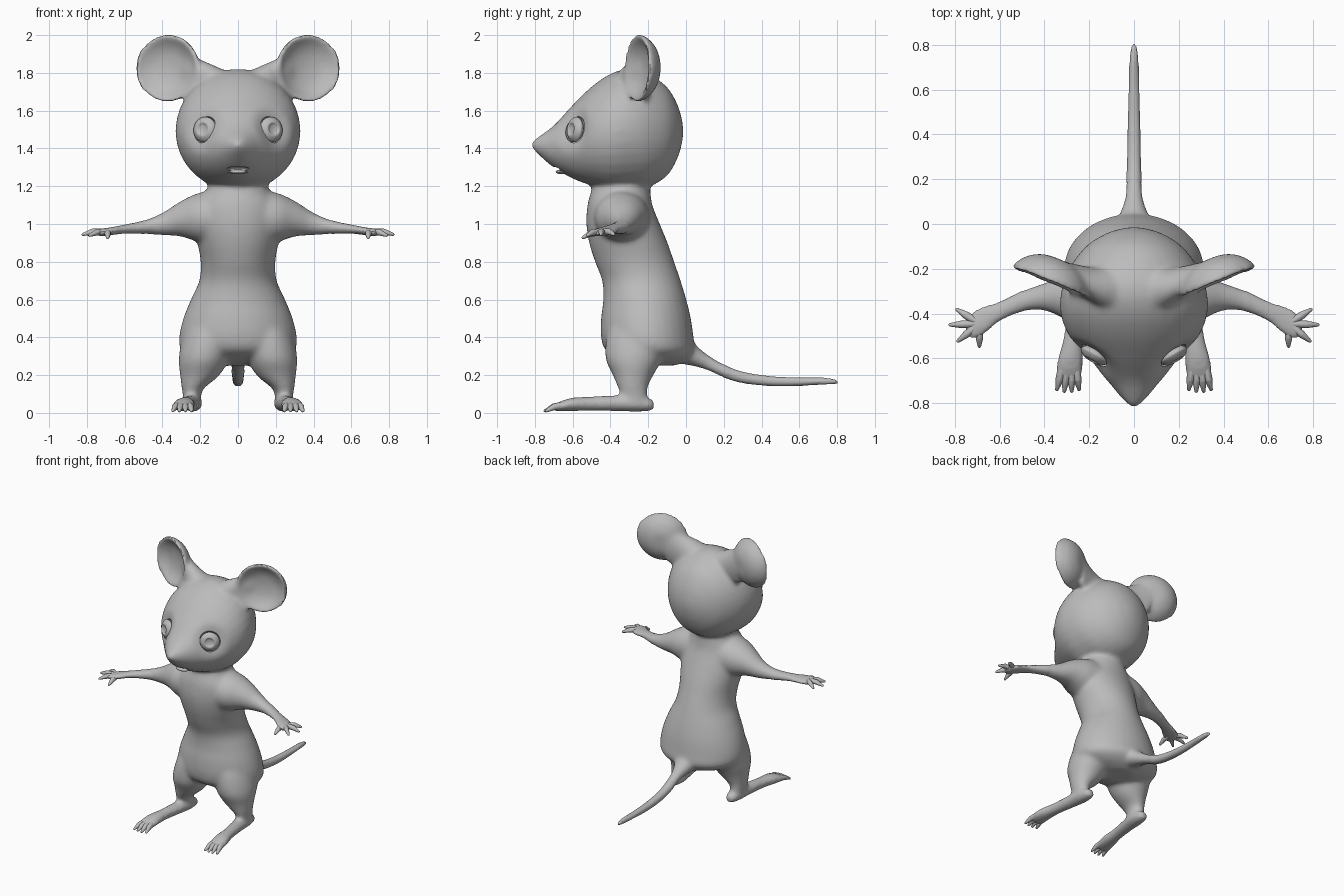
import bpy, bmesh, math
from mathutils import Vector, Matrix

if "Cube" in bpy.data.objects:
    bpy.data.objects.remove(bpy.data.objects["Cube"])

grey = bpy.data.materials.new("plain grey")
grey.use_nodes = True
grey.diffuse_color = (0.5, 0.5, 0.5, 1)
grey.node_tree.nodes["Principled BSDF"].inputs["Base Color"].default_value = (0.5, 0.5, 0.5, 1)

AXES = {"x": lambda t, u, v: (t, u, v),
        "y": lambda t, u, v: (u, t, v),
        "z": lambda t, u, v: (u, v, t)}


def spline(rows, steps=5):
    """Smoothly resample rows of numbers."""
    out = []
    for i in range(len(rows) - 1):
        a, b, c, d = (rows[max(i - 1, 0)], rows[i], rows[i + 1],
                      rows[min(i + 2, len(rows) - 1)])
        for k in range(steps):
            t = k / steps
            out.append([q + 0.5 * t * (r - p + t * (2 * p - 5 * q + 4 * r - s + t * (3 * (q - r) + s - p)))
                        for p, q, r, s in zip(a, b, c, d)])
    return out + [list(rows[-1])]


def skin(bm, rings):
    """Bridge rings of points into a closed tube."""
    loops = [[bm.verts.new(p) for p in ring] for ring in rings]
    n = len(loops[0])
    for a, b in zip(loops, loops[1:]):
        for i in range(n):
            bm.faces.new((a[i], a[(i + 1) % n], b[(i + 1) % n], b[i]))
    bm.faces.new(loops[0])
    bm.faces.new(loops[-1])


def loft(bm, axis, rows, side=1, n=32):
    """Ellipses along an axis; each row is place, two centres, two radii."""
    rings = []
    for t, u, v, ru, rv in spline(rows):
        ring = []
        for i in range(n):
            a = math.tau * i / n
            p = AXES[axis](t, u + max(ru, 0.002) * math.cos(a), v + max(rv, 0.002) * math.sin(a))
            ring.append((p[0] * side, p[1], p[2]))
        rings.append(ring)
    skin(bm, rings)


def lathe(bm, profile, frame, n=48):
    """Spin (radius, height) pairs about the frame's z axis."""
    skin(bm, [[frame @ Vector((r * math.cos(math.tau * i / n), r * math.sin(math.tau * i / n), h))
               for i in range(n)] for r, h in spline(profile, 4)])


def facing(place, normal):
    return Matrix.Translation(place) @ normal.to_track_quat("Z", "Y").to_matrix().to_4x4()


def capsule(bm, a, b, ra, rb):
    """Rounded tapering rod: the hull of two balls."""
    part = bmesh.new()
    for p, r in ((a, ra), (b, rb)):
        bmesh.ops.create_icosphere(part, subdivisions=2, radius=r, matrix=Matrix.Translation(p))
    bmesh.ops.delete(part, geom=part.faces[:], context="FACES_ONLY")
    bmesh.ops.delete(part, geom=part.edges[:], context="EDGES_FACES")
    bmesh.ops.convex_hull(part, input=part.verts[:])
    bmesh.ops.delete(part, geom=[v for v in part.verts if not v.link_faces], context="VERTS")
    temp = bpy.data.meshes.new("temp")
    part.to_mesh(temp)
    part.free()
    bm.from_mesh(temp)
    bpy.data.meshes.remove(temp)


def finish(name, bm):
    bmesh.ops.recalc_face_normals(bm, faces=bm.faces[:])
    me = bpy.data.meshes.new(name)
    bm.to_mesh(me)
    bm.free()
    obj = bpy.data.objects.new(name, me)
    bpy.context.collection.objects.link(obj)
    me.materials.append(grey)
    me.shade_smooth()
    return obj


def apply_modifiers(obj):
    graph = bpy.context.evaluated_depsgraph_get()
    me = bpy.data.meshes.new_from_object(obj.evaluated_get(graph))
    obj.modifiers.clear()
    obj.data = me
    me.materials.clear()
    me.materials.append(grey)
    me.shade_smooth()


# Head and torso
bm = bmesh.new()
loft(bm, "y", [(-.82, 0, 1.42, .012, .012), (-.785, 0, 1.415, .05, .045), (-.7, 0, 1.41, .12, .112),
               (-.6, 0, 1.435, .21, .195), (-.5, 0, 1.465, .29, .262), (-.4, 0, 1.485, .328, .31),
               (-.3, 0, 1.5, .325, .322), (-.2, 0, 1.495, .29, .3), (-.1, 0, 1.49, .215, .235),
               (-.04, 0, 1.49, .12, .13), (-.015, 0, 1.49, .03, .03)])
loft(bm, "z", [(1.26, 0, -.34, .14, .13), (1.18, 0, -.345, .165, .155), (1.1, 0, -.35, .22, .172),
               (1, 0, -.333, .23, .195), (.9, 0, -.305, .215, .208), (.8, 0, -.272, .198, .21),
               (.7, 0, -.236, .205, .208), (.6, 0, -.218, .25, .22), (.5, 0, -.212, .29, .238),
               (.4, 0, -.205, .312, .245), (.33, 0, -.19, .3, .235), (.28, 0, -.17, .22, .17),
               (.25, 0, -.15, .1, .09)])

# Tail
loft(bm, "y", [(-.1, 0, .37, .13, .1), (0, 0, .33, .085, .075), (.1, 0, .275, .045, .045),
               (.2, 0, .222, .035, .036), (.3, 0, .188, .032, .031), (.45, 0, .168, .029, .027),
               (.6, 0, .165, .025, .023), (.75, 0, .168, .02, .018), (.81, 0, .162, .008, .008)])

for s in (1, -1):
    # Arm and palm
    loft(bm, "x", [(.05, -.34, 1.04, .15, .15), (.2, -.34, 1.035, .14, .132), (.3, -.33, 1.028, .1, .095),
                   (.4, -.325, 1, .062, .06), (.5, -.345, .983, .047, .036), (.6, -.39, .973, .044, .024),
                   (.67, -.43, .962, .062, .021), (.72, -.453, .955, .06, .02), (.75, -.46, .953, .03, .012)], s)
    # Leg and foot
    loft(bm, "z", [(.04, .24, -.26, .046, .06), (.12, .242, -.28, .055, .075), (.2, .202, -.28, .105, .108),
                   (.3, .178, -.27, .135, .158), (.45, .15, -.22, .13, .19), (.55, .12, -.22, .08, .12)], s)
    loft(bm, "y", [(-.17, .235, .04, .015, .015), (-.19, .237, .044, .035, .032), (-.26, .24, .052, .05, .045),
                   (-.36, .25, .052, .046, .042), (-.5, .27, .05, .042, .038), (-.6, .284, .046, .054, .036),
                   (-.67, .29, .034, .058, .024), (-.7, .292, .026, .04, .015)], s)
    # Ear bowl and its root
    lathe(bm, [(.003, -.1), (.07, -.096), (.13, -.068), (.166, -.028), (.181, .005), (.168, .016),
               (.132, -.012), (.08, -.036), (.003, -.046)],
          facing((.37 * s, -.25, 1.825), Vector((.38 * s, -.92, .03))))
    loft(bm, "x", [(.04, -.3, 1.68, .12, .12), (.17, -.28, 1.73, .085, .13), (.3, -.205, 1.79, .035, .12)], s)

# Fuse the parts into one skin
body = finish("body", bm)
fuse = body.modifiers.new("fuse", "REMESH")
fuse.mode = "VOXEL"
fuse.voxel_size = 0.011
apply_modifiers(body)

# Press in the eye hollows, then blend the joins, leaving slim limbs alone
eyes = [(Vector((.175 * s, -.585, 1.5)), Vector((.5 * s, -.85, .12)).normalized()) for s in (1, -1)]
for v in body.data.vertices:
    for place, normal in eyes:
        d = (v.co - place).length / 0.14
        if d < 1:
            v.co -= normal * 0.035 * (1 - d * d) ** 2
group = body.vertex_groups.new(name="blend")
thick = [v.index for v in body.data.vertices if abs(v.co.x) < 0.5 and v.co.y < 0.2 and v.co.z > 0.07]
every = list(range(len(body.data.vertices)))
group.add(every, 0.15, "REPLACE")
group.add(thick, 1, "REPLACE")
blend = body.modifiers.new("blend", "SMOOTH")
blend.factor = 0.5
blend.iterations = 22
blend.vertex_group = "blend"
apply_modifiers(body)

# Cut the eye sockets and the mouth
bm = bmesh.new()
for place, normal in eyes:
    bmesh.ops.create_uvsphere(bm, u_segments=40, v_segments=20, radius=0.074,
                              matrix=facing(place, normal) @ Matrix.Diagonal((1, 1, .6, 1)))
bmesh.ops.create_uvsphere(bm, u_segments=32, v_segments=16, radius=1,
                          matrix=Matrix.Translation((0, -.69, 1.292)) @ Matrix.Diagonal((.065, .04, .012, 1)))
cutter = finish("cutter", bm)
cutter.hide_render = True
cut = body.modifiers.new("cut", "BOOLEAN")
cut.object = cutter
cut.operation = "DIFFERENCE"
cut.solver = "EXACT"
apply_modifiers(body)
bpy.data.objects.remove(cutter)
body.data.set_sharp_from_angle(angle=math.radians(40))

# Eyeballs with a dimpled iris
bm = bmesh.new()
for place, normal in eyes:
    lathe(bm, [(.003, -.03), (.045, -.024), (.067, 0), (.06, .015), (.046, .026), (.034, .029),
               (.022, .022), (.003, .019)], facing(place, normal))
finish("eyeballs", bm)

# Lower lip
bm = bmesh.new()
bmesh.ops.create_uvsphere(bm, u_segments=32, v_segments=16, radius=1,
                          matrix=Matrix.Translation((0, -.655, 1.276)) @ Matrix.Diagonal((.05, .035, .012, 1)))
finish("lower_lip", bm)

# Fingers and toes
fingers, toes = bmesh.new(), bmesh.new()
for s in (1, -1):
    for x, y, z in ((.79, -.382, .945), (.82, -.45, .945), (.785, -.522, .94), (.69, -.545, .928)):
        tip = Vector((x * s, y, z))
        palm = Vector((.69 * s, -.445, .96))
        middle = palm.lerp(tip, 0.62) + Vector((0, 0, .008))
        capsule(fingers, palm, middle, .018, .017)
        capsule(fingers, middle, tip, .017, .008)
    for i in range(4):
        tip = Vector(((.245 + .033 * i) * s, -.75 + .008 * abs(i - 1.5), .011))
        root = Vector(((.262 + .018 * i) * s, -.63, .042))
        middle = root.lerp(tip, 0.6) + Vector((0, 0, .009))
        capsule(toes, root, middle, .022, .018)
        capsule(toes, middle, tip, .018, .008)
finish("fingers", fingers)
finish("toes", toes)
